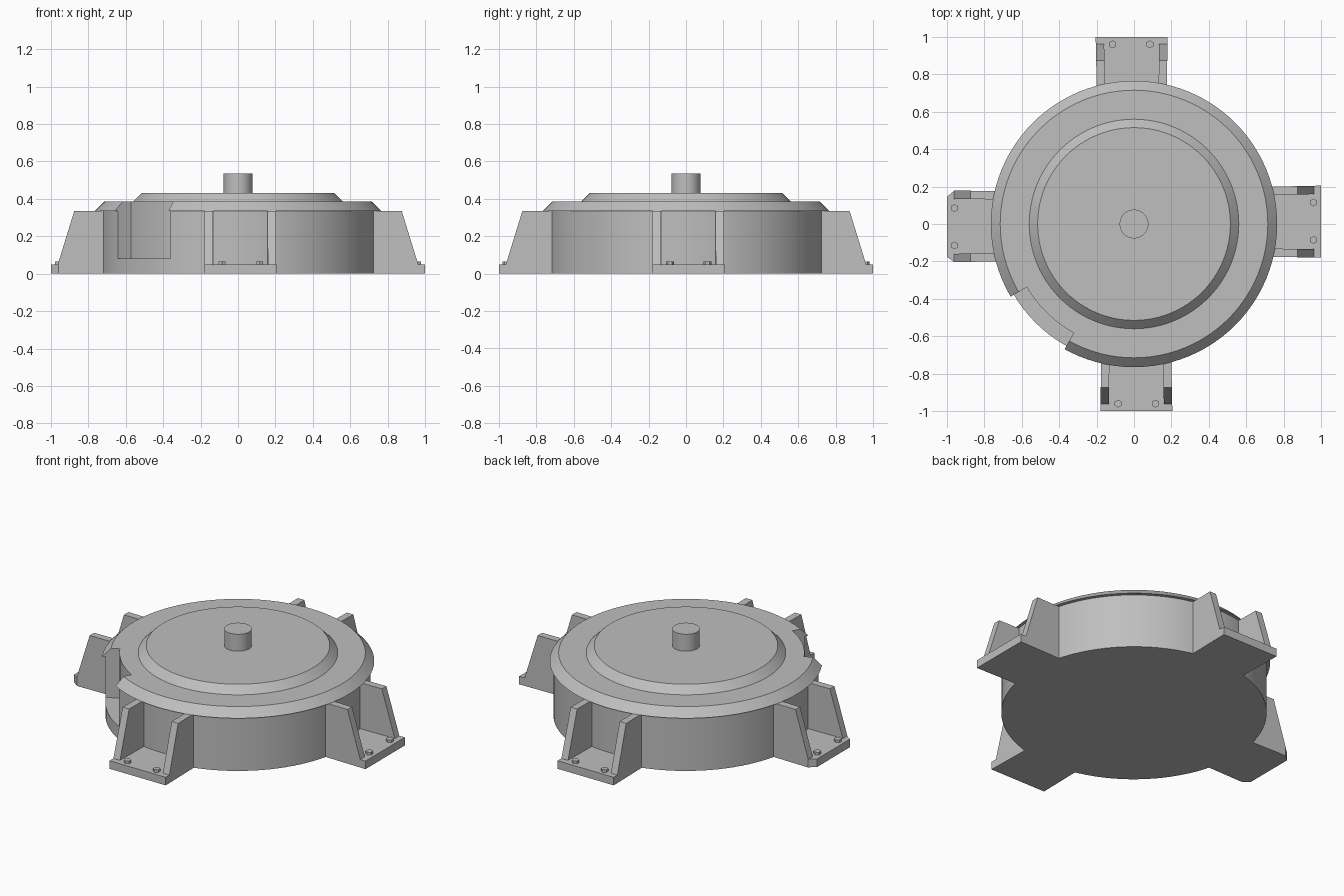
import bpy, bmesh, math
from mathutils import Vector, Matrix

cube = bpy.data.objects.get("Cube")
if cube:
    bpy.data.objects.remove(cube, do_unlink=True)

grey = bpy.data.materials.new("cast grey")
grey.use_nodes = True
colour = (0.52, 0.52, 0.52, 1)
grey.diffuse_color = colour
grey.node_tree.nodes["Principled BSDF"].inputs["Base Color"].default_value = colour


def finish(bm, name):
    """Turn a bmesh into a named object with the shared material."""
    bmesh.ops.recalc_face_normals(bm, faces=bm.faces)
    mesh = bpy.data.meshes.new(name)
    bm.to_mesh(mesh)
    bm.free()
    mesh.materials.append(grey)
    obj = bpy.data.objects.new(name, mesh)
    bpy.context.collection.objects.link(obj)
    return obj


def prism(bm, points, offset):
    """Extrude a flat polygon along an offset vector."""
    face = bm.faces.new([bm.verts.new(p) for p in points])
    new = bmesh.ops.extrude_face_region(bm, geom=[face], use_keep_orig=True)["geom"]
    moved = [g for g in new if isinstance(g, bmesh.types.BMVert)]
    bmesh.ops.translate(bm, verts=moved, vec=Vector(offset))


def lathe(name, profile, steps):
    """Spin an (r, z) profile that starts and ends on the axis."""
    bm = bmesh.new()
    rings = []
    for r, z in profile:
        rings.append([bm.verts.new((r * math.cos(math.tau * i / steps),
                                    r * math.sin(math.tau * i / steps), z))
                      for i in range(steps)])
    for low, high in zip(rings, rings[1:]):
        for i in range(steps):
            j = (i + 1) % steps
            bm.faces.new((low[i], low[j], high[j], high[i]))
    bm.faces.new(rings[0])
    bm.faces.new(rings[-1])
    return finish(bm, name)


def smooth(obj):
    bpy.ops.object.select_all(action="DESELECT")
    obj.select_set(True)
    bpy.context.view_layer.objects.active = obj
    bpy.ops.object.shade_smooth_by_angle(angle=math.radians(25))


# Round housing with overhanging bevelled rim and raised cap
housing = lathe("housing", [(0.745, 0), (0.745, 0.335), (0.765, 0.335), (0.715, 0.385),
                            (0.56, 0.385), (0.515, 0.43)], 96)

# Recess cut through the rim and the front right of the wall
start, end, count = math.radians(210.5), math.radians(241), 12
angles = [start + (end - start) * i / count for i in range(count + 1)]
outline = [(0.665 * math.cos(a), 0.665 * math.sin(a), 0.08) for a in angles]
outline += [(0.9 * math.cos(a), 0.9 * math.sin(a), 0.08) for a in reversed(angles)]
bm = bmesh.new()
prism(bm, outline, (0, 0, 0.5))
cutter = finish(bm, "recess_cutter")
cutter.hide_render = True
cut = housing.modifiers.new("recess", "BOOLEAN")
cut.operation = "DIFFERENCE"
cut.solver = "EXACT"
cut.object = cutter
bpy.context.view_layer.objects.active = housing
bpy.ops.object.modifier_apply(modifier=cut.name)
bpy.data.objects.remove(cutter, do_unlink=True)
smooth(housing)

# Central shaft
smooth(lathe("shaft", [(0.077, 0.42), (0.077, 0.535)], 48))

# Four mounting feet, each with a plate, two gussets and two bolts
LEFT, RIGHT, WIDTH, PLATE = -0.18, 0.205, 0.045, 0.05
for side, turn in (("front", 0), ("left", 90), ("back", 180), ("right", 270)):
    spin = Matrix.Rotation(math.radians(turn), 4, "Z")
    bm = bmesh.new()
    corners = [(LEFT, -0.66, 0), (LEFT, -1, 0), (RIGHT, -1, 0), (RIGHT, -0.66, 0)]
    if side == "right":  # this foot has trimmed outer corners
        corners[1:3] = [(LEFT, -0.96, 0), (LEFT + 0.035, -1, 0),
                        (RIGHT - 0.03, -1, 0), (RIGHT, -0.96, 0)]
    prism(bm, corners, (0, 0, PLATE))
    for x in (LEFT, RIGHT - WIDTH):
        rib = [(x, -0.66, PLATE), (x, -0.963, PLATE), (x, -0.875, 0.335), (x, -0.66, 0.335)]
        prism(bm, rib, (WIDTH, 0, 0))
    for v in bm.verts:  # slight taper towards the housing
        v.co.x *= 1 - 0.1 * (1 + v.co.y)
    bm.transform(spin)
    finish(bm, side + "_foot")

    bm = bmesh.new()
    for x in (-0.085, 0.115):
        place = spin @ Matrix.Translation((x, -0.96, PLATE + 0.006))
        bmesh.ops.create_cone(bm, cap_ends=True, segments=6, radius1=0.021,
                              radius2=0.021, depth=0.02, matrix=place @ Matrix.Rotation(math.pi / 6, 4, "Z") if turn % 180 else place)
    finish(bm, side + "_bolts")
